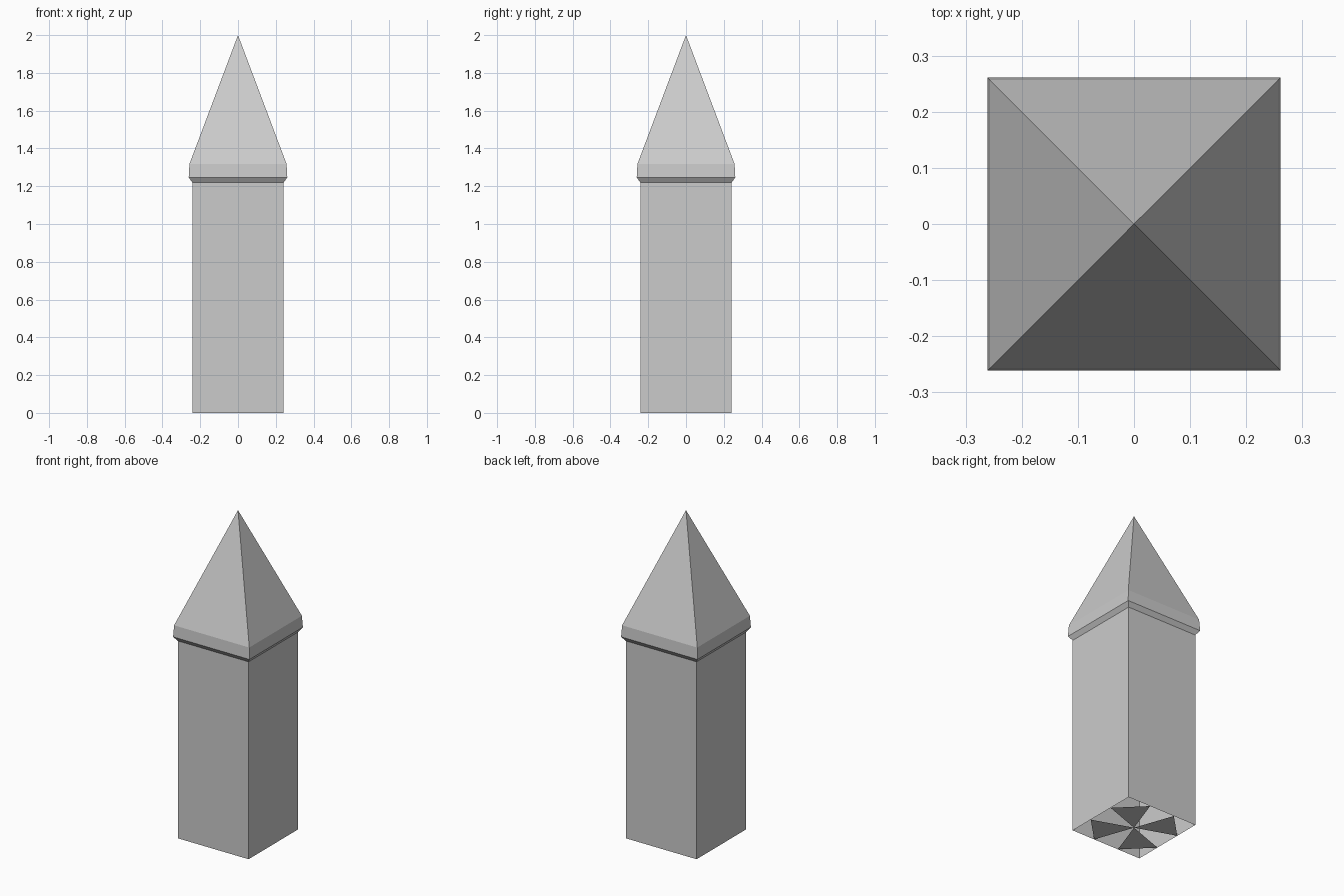
import bpy
import bmesh

cube = bpy.data.objects.get("Cube")
if cube:
    bpy.data.objects.remove(cube, do_unlink=True)

# One plain stone colour
stone = bpy.data.materials.new("light grey stone")
stone.use_nodes = True
GREY = (0.6, 0.6, 0.6, 1.0)
stone.diffuse_color = GREY
stone.node_tree.nodes["Principled BSDF"].inputs["Base Color"].default_value = GREY

SIDES = [(-1, -1), (1, -1), (1, 1), (-1, 1)]
BODY = 0.242


def finish(name, bm):
    mesh = bpy.data.meshes.new(name)
    bm.to_mesh(mesh)
    bm.free()
    mesh.materials.append(stone)
    obj = bpy.data.objects.new(name, mesh)
    bpy.context.collection.objects.link(obj)


def square_shell(name, profile):
    """Open square tube through (half width, height) levels; zero width is a tip."""
    bm = bmesh.new()
    rings = []
    for half, z in profile:
        corners = SIDES if half else [(0, 0)]
        rings.append([bm.verts.new((x * half, y * half, z)) for x, y in corners])
    for low, high in zip(rings, rings[1:]):
        for i in range(4):
            j = (i + 1) % 4
            top = [high[j], high[i]] if len(high) == 4 else [high[0]]
            bm.faces.new([low[i], low[j]] + top)
    finish(name, bm)


# Hollow shaft, flared collar and pointed roof
square_shell("shaft", [(BODY, 0), (BODY, 1.22)])
square_shell("collar", [(BODY, 1.22), (0.261, 1.247), (0.257, 1.318)])
square_shell("pointed_roof", [(0.257, 1.318), (0, 2)])

# Four triangles under the open shaft, each cutting across a corner
bm = bmesh.new()
centre = bm.verts.new((0, 0, 0))
for x, y in SIDES:
    a = bm.verts.new((x * BODY, y * 0.086, 0))
    b = bm.verts.new((x * 0.086, y * BODY, 0))
    bm.faces.new([centre, b, a] if x * y > 0 else [centre, a, b])
finish("base_braces", bm)
